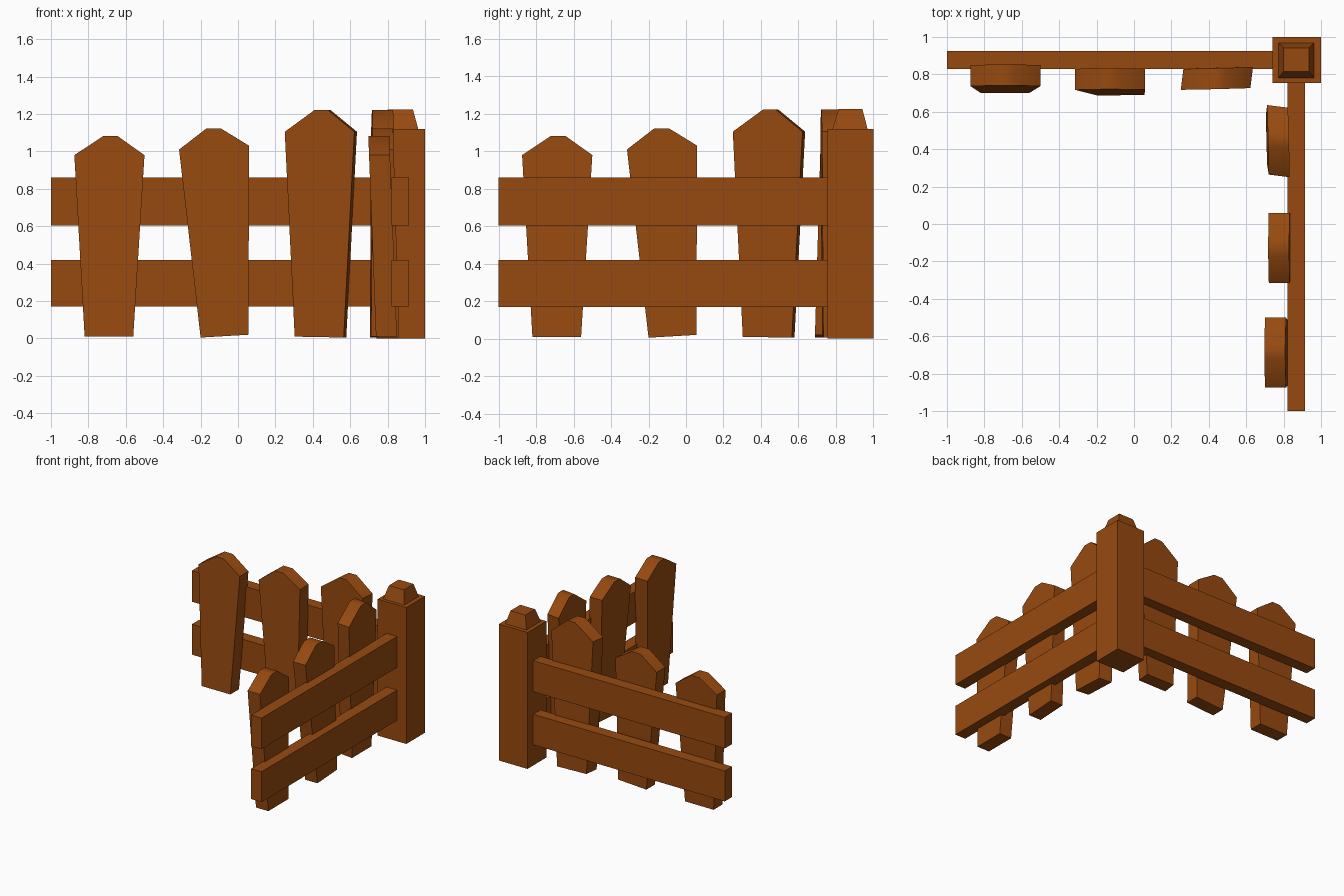
import bpy, bmesh, math

if "Cube" in bpy.data.objects:
    bpy.data.objects.remove(bpy.data.objects["Cube"])

wood = bpy.data.materials.new("brown wood")
wood.diffuse_color = (0.31, 0.068, 0.005, 1)
wood.use_nodes = True
wood.node_tree.nodes["Principled BSDF"].inputs["Base Color"].default_value = wood.diffuse_color


def make(name, verts, faces, smooth=False):
    me = bpy.data.meshes.new(name)
    bm = bmesh.new()
    vs = [bm.verts.new(v) for v in verts]
    for f in faces:
        bm.faces.new([vs[i] for i in f])
    bmesh.ops.recalc_face_normals(bm, faces=bm.faces)
    bm.to_mesh(me)
    bm.free()
    me.materials.append(wood)
    if smooth:
        for p in me.polygons:
            p.use_smooth = True
        me.set_sharp_from_angle(angle=math.radians(50))
    ob = bpy.data.objects.new(name, me)
    bpy.context.collection.objects.link(ob)
    return ob


def loft(name, a, b, smooth=False):
    """Join two matching outlines into a closed solid."""
    n = len(a)
    sides = [(i, (i + 1) % n, n + (i + 1) % n, n + i) for i in range(n)]
    return make(name, a + b, [tuple(range(n)), tuple(range(n, 2 * n))] + sides, smooth)


def rect(x0, x1, y0, y1, z):
    return [(x0, y0, z), (x1, y0, z), (x1, y1, z), (x0, y1, z)]


# Corner post with tapered cap
loft("corner_post", rect(0.74, 1, 0.755, 1, 0), rect(0.74, 1, 0.755, 1, 1.12))
loft("post_cap", rect(0.77, 0.965, 0.78, 0.97, 1.115), rect(0.80, 0.935, 0.815, 0.942, 1.225))

# Two rails on each side
for label, z0, z1 in (("lower", 0.17, 0.42), ("upper", 0.605, 0.86)):
    loft(label + "_back_rail", rect(-1, 0.77, 0.83, 0.925, z0), rect(-1, 0.77, 0.83, 0.925, z1))
    loft(label + "_side_rail", rect(0.82, 0.915, -1, 0.78, z0), rect(0.82, 0.915, -1, 0.78, z1))

# Pickets: outline, depth at bottom, depth at top, skew along depth, slope along width
T = 0.112
pickets = [
    ([(-0.82, 0.01), (-0.56, 0.01), (-0.5, 0.98), (-0.645, 1.083), (-0.72, 1.083), (-0.875, 0.98)],
     0.70, 0.742, 0, 0),
    ([(-0.2, 0.005), (0.055, 0.02), (0.06, 1.03), (-0.09, 1.122), (-0.17, 1.122), (-0.315, 1.01)],
     0.688, 0.72, 0, 0),
    ([(0.303, 0.01), (0.565, 0.005), (0.622, 1.105), (0.48, 1.222), (0.41, 1.222), (0.25, 1.105)],
     0.73, 0.722, 0.014, 0.025),
]
for k, (outline, d0, d1, skew, slope) in enumerate(pickets, 1):
    mid = sum(u for u, z in outline) / len(outline)
    layers = [[(u + skew * s, d0 + (d1 - d0) * z / 1.1 + slope * (u - mid) + T * s, z)
               for u, z in outline] for s in (0, 1)]
    loft("back_picket_%d" % k, *layers, smooth=True)
    # The side row is the same row turned a quarter, on the inside of the rails
    turned = [[(1.55 - y, x, z) for x, y, z in layer] for layer in layers]
    loft("side_picket_%d" % k, *turned, smooth=True)
